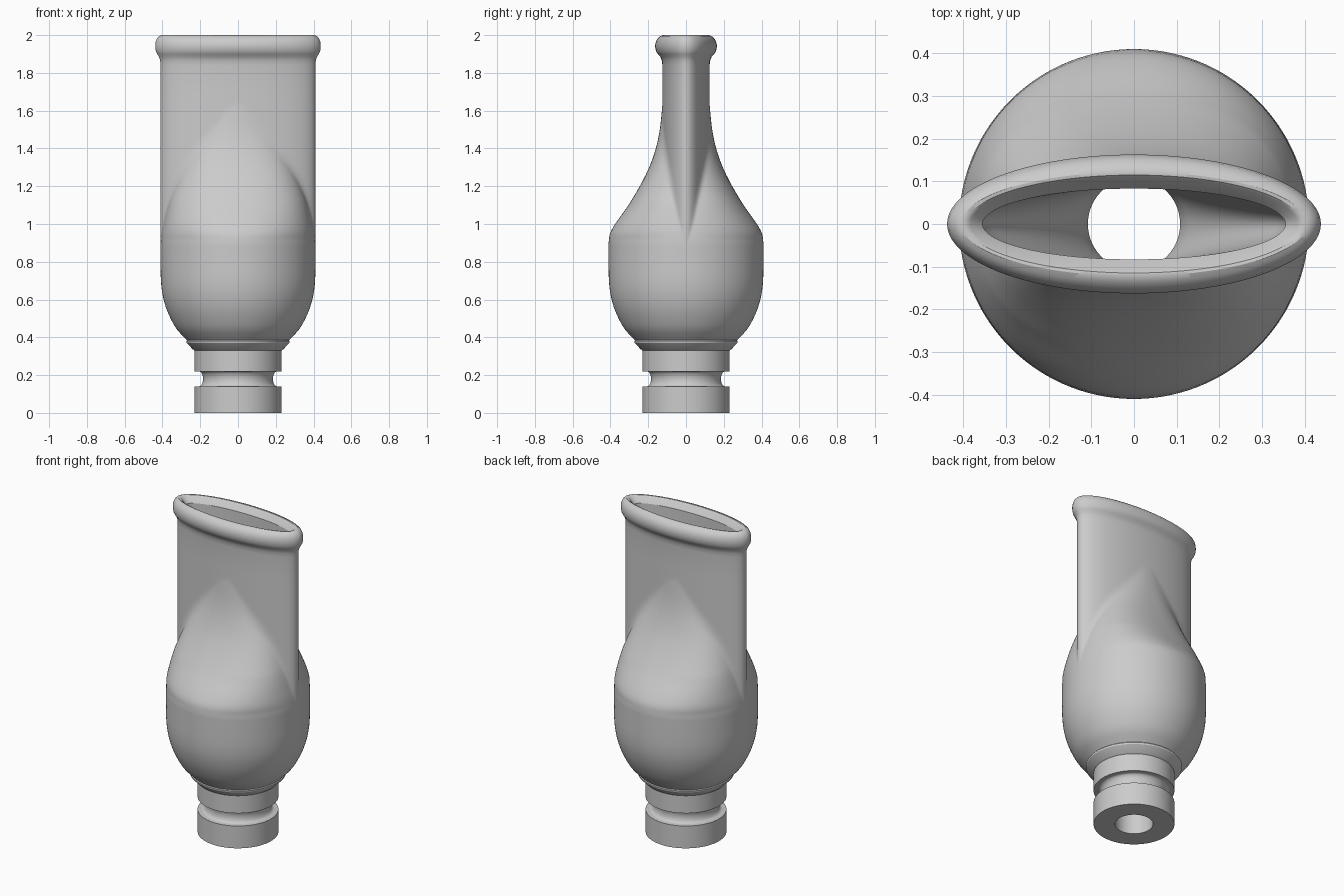
import bpy, bmesh, math

cube = bpy.data.objects.get("Cube")
if cube:
    bpy.data.objects.remove(cube, do_unlink=True)

SEG = 192
TUBE_X, TUBE_Y = 0.41, 0.125

mat = bpy.data.materials.new("plain grey")
mat.use_nodes = True
grey = (0.6, 0.6, 0.6, 1)
mat.diffuse_color = grey
mat.node_tree.nodes["Principled BSDF"].inputs["Base Color"].default_value = grey


def angles():
    # denser sampling at the narrow ends of the ellipse
    for i in range(SEG):
        t = 2 * math.pi * i / SEG
        yield t - 0.33 * math.sin(2 * t)


def polar(a, rx, ry, n=2.0):
    c, s = abs(math.cos(a)), abs(math.sin(a))
    return ((c / rx) ** n + (s / ry) ** n) ** (-1 / n)


def soft_max(a, b, k=0.018):
    h = max(k - abs(a - b), 0) / k
    return max(a, b) + h * h * k / 4


def spline(knots, z):
    # Catmull-Rom style value lookup over (z, value) knots
    if z <= knots[0][0]:
        return knots[0][1]
    for i in range(len(knots) - 1):
        (z0, v0), (z1, v1) = knots[i], knots[i + 1]
        if z <= z1:
            def slope(j):
                a, b = knots[max(j - 1, 0)], knots[min(j + 1, len(knots) - 1)]
                return (b[1] - a[1]) / (b[0] - a[0])
            d = z1 - z0
            u = (z - z0) / d
            return (v0 * (1 + 2 * u) * (1 - u) ** 2 + slope(i) * d * u * (1 - u) ** 2
                    + v1 * u * u * (3 - 2 * u) + slope(i + 1) * d * u * u * (u - 1))
    return knots[-1][1]


def ring(z, radius):
    return [(radius(a) * math.cos(a), radius(a) * math.sin(a), z) for a in angles()]


def oval(z, rx, ry):
    return ring(z, lambda a: polar(a, rx, ry))


def loft(name, rings, closed=False):
    bm = bmesh.new()
    loops = [[bm.verts.new(p) for p in r] for r in rings]
    pairs = list(zip(loops, loops[1:]))
    if closed:
        pairs.append((loops[-1], loops[0]))
    for lo, hi in pairs:
        for i in range(SEG):
            j = (i + 1) % SEG
            bm.faces.new((lo[i], lo[j], hi[j], hi[i]))
    bmesh.ops.recalc_face_normals(bm, faces=bm.faces)
    mesh = bpy.data.meshes.new(name)
    bm.to_mesh(mesh)
    bm.free()
    mesh.materials.append(mat)
    obj = bpy.data.objects.new(name, mesh)
    bpy.context.collection.objects.link(obj)
    bpy.ops.object.select_all(action='DESELECT')
    obj.select_set(True)
    bpy.context.view_layer.objects.active = obj
    bpy.ops.object.shade_smooth_by_angle(angle=math.radians(32))
    return obj


# Connector base with a rounded groove and a flared collar
base = [(0.23, 0), (0.23, 0.14)]
for i in range(13):
    t = math.pi * i / 12
    base.append((0.207 - 0.022 * math.sin(t), 0.18 - 0.04 * math.cos(t)))
base += [(0.23, 0.22), (0.23, 0.33), (0.238, 0.335), (0.272, 0.37), (0.274, 0.38)]
rings = [oval(z, r, r) for r, z in base]

# Rounded bowl
bowl = [(0.385, 0.27), (0.44, 0.322), (0.5, 0.357), (0.56, 0.382),
        (0.63, 0.4), (0.7, 0.408), (0.78, 0.41), (0.9, 0.41)]
for i in range(31):
    z = 0.385 + 0.515 * i / 30
    r = spline(bowl, z)
    rings.append(oval(z, r, r))

# Shoulders narrowing into the flat oval tube
depth = [(0.9, 0.41), (0.95, 0.402), (1.0, 0.375), (1.1, 0.305), (1.2, 0.245),
         (1.3, 0.195), (1.4, 0.16), (1.5, 0.138), (1.6, 0.125), (1.7, 0.11)]
width = [(0.9, 0.41), (0.95, 0.405), (1.0, 0.396), (1.1, 0.373), (1.2, 0.34),
         (1.3, 0.3), (1.4, 0.25), (1.5, 0.19), (1.6, 0.12), (1.7, 0.08)]
for i in range(1, 61):
    z = 0.9 + 0.8 * i / 60
    f, g = spline(depth, z), spline(width, z)
    n = 2 + 0.4 * min(max((z - 0.92) / 0.2, 0), 1)
    k = 0.001 + 0.03 * min(max((z - 0.95) / 0.3, 0), 1) * min(max((1.7 - z) / 0.3, 0), 1)
    rings.append(ring(z, lambda a: soft_max(polar(a, g, f, n),
                                            polar(a, TUBE_X, TUBE_Y), k)))

# Rolled rim, as offsets from the tube wall
rim = [(0, 1.84), (0.002, 1.865), (0.008, 1.885), (0.018, 1.9), (0.025, 1.915),
       (0.028, 1.935), (0.028, 1.95), (0.025, 1.968), (0.018, 1.983),
       (0.008, 1.994), (-0.005, 2.0), (-0.017, 1.999), (-0.027, 1.993)]
for d, z in rim:
    rings.append(oval(z, TUBE_X + d, TUBE_Y + d * (1.35 if d > 0 else 0.6)))

# Inner passage: oval mouth morphing down to a round bore
rings += [oval(1.96, 0.355, 0.083), oval(1.2, 0.355, 0.083)]
for i in range(1, 13):
    u = i / 12
    rings.append(oval(1.2 - 0.7 * u, 0.355 - 0.247 * u, 0.083 + 0.025 * u))
rings.append(oval(0, 0.108, 0.108))

loft("mouthpiece_body", rings, closed=True)
